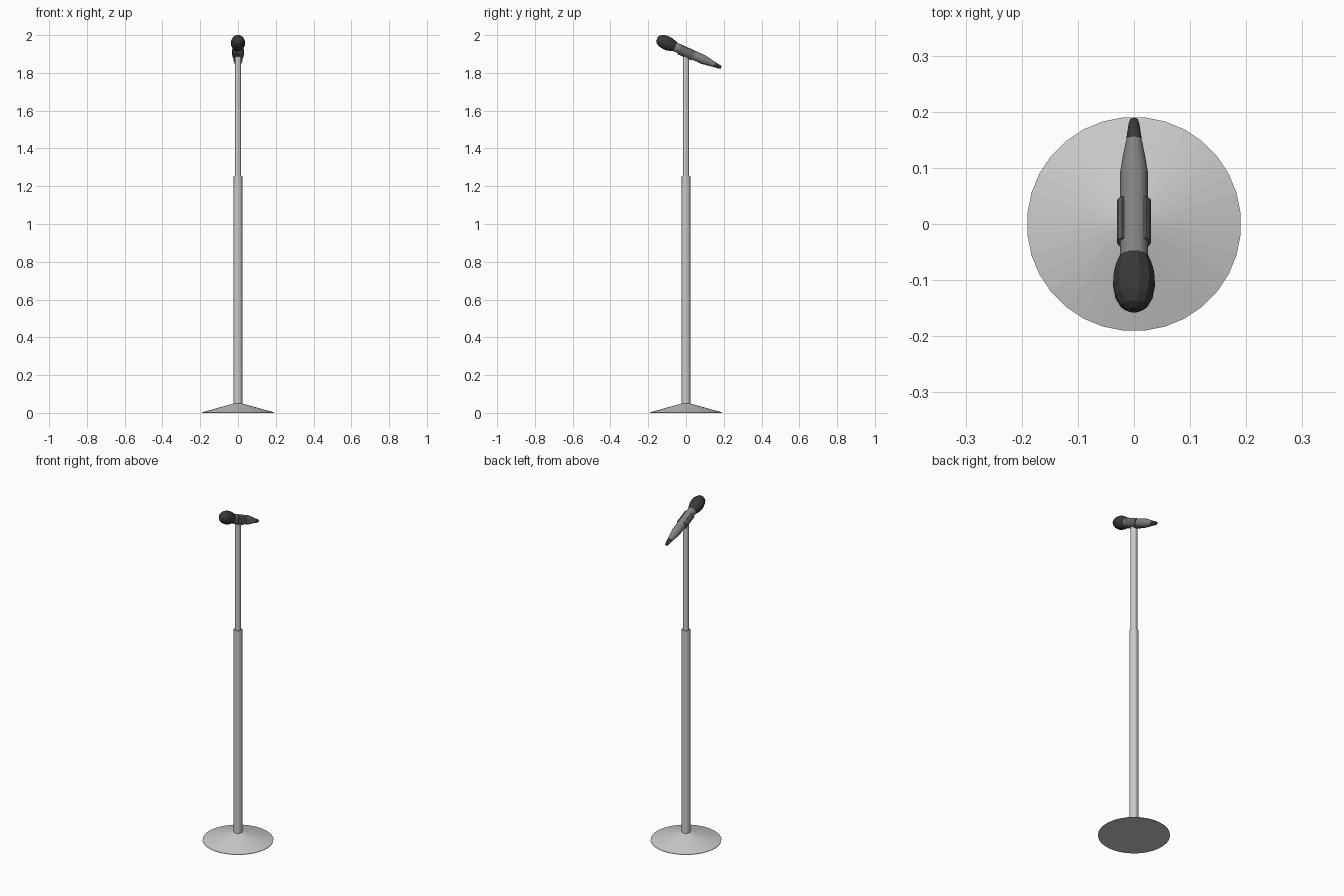
import bpy, bmesh
from math import sin, cos, pi, radians
from mathutils import Matrix

if "Cube" in bpy.data.objects:
    bpy.data.objects.remove(bpy.data.objects["Cube"])

TILT = 24.3
MIC = Matrix.Translation((0, 0, 1.912)) @ Matrix.Rotation(radians(-90 - TILT), 4, 'X')


def material(name, v):
    m = bpy.data.materials.new(name)
    m.diffuse_color = (v, v, v, 1)
    m.use_nodes = True
    m.node_tree.nodes["Principled BSDF"].inputs["Base Color"].default_value = m.diffuse_color
    return m


def finish(name, bm, matrix, mat):
    bmesh.ops.recalc_face_normals(bm, faces=bm.faces)
    bm.transform(matrix)
    mesh = bpy.data.meshes.new(name)
    bm.to_mesh(mesh)
    bm.free()
    if mat:
        mesh.materials.append(mat)
    obj = bpy.data.objects.new(name, mesh)
    bpy.context.collection.objects.link(obj)
    return obj


def lathe(name, profile, sides, matrix=Matrix(), mat=None):
    """Closed solid of revolution from (radius, height) pairs."""
    bm = bmesh.new()
    rings = []
    for r, z in profile:
        rings.append([bm.verts.new((r * cos(2 * pi * (i + .5) / sides),
                                    r * sin(2 * pi * (i + .5) / sides), z))
                      for i in range(sides)])
    for a, b in zip(rings, rings[1:]):
        for i in range(sides):
            j = (i + 1) % sides
            bm.faces.new((a[i], a[j], b[j], b[i]))
    bm.faces.new(rings[0])
    bm.faces.new(rings[-1])
    return finish(name, bm, matrix, mat)


def clip(name, r_in, r_out, z0, z1, steps, matrix, mat):
    """C-shaped sleeve, open along the top of the microphone."""
    bm = bmesh.new()
    sections = []
    for i in range(steps + 1):
        a = radians(-45 + 270 * i / steps)
        sections.append([bm.verts.new((r * cos(a), r * sin(a), z))
                         for r, z in ((r_in, z0), (r_out, z0), (r_out, z1), (r_in, z1))])
    for a, b in zip(sections, sections[1:]):
        for i in range(4):
            j = (i + 1) % 4
            bm.faces.new((a[i], a[j], b[j], b[i]))
    bm.faces.new(sections[0])
    bm.faces.new(sections[-1])
    return finish(name, bm, matrix, mat)


dark = material("dark_mesh", 0.04)
body_grey = material("body_grey", 0.22)
clip_grey = material("clip_grey", 0.14)

# Stand: shallow cone base and two telescoping tubes
lathe("base", [(.191, 0), (.191, .003), (.022, .05)], 32)
lathe("lower_pole", [(.023, .04), (.023, 1.255)], 16)
lathe("upper_pole", [(.0175, 1.24), (.0175, 1.886)], 16)

# Microphone, lathed along its tilted axis
lathe("mic_head", [(.012, -.168), (.024, -.160), (.034, -.142), (.0385, -.118),
                   (.037, -.096), (.031, -.075), (.025, -.062)], 12, MIC, dark)
lathe("mic_body", [(.025, -.07), (.025, .1), (.020, .132), (.0135, .166)], 24, MIC, body_grey)
lathe("mic_tail", [(.0138, .165), (.010, .194), (.007, .204)], 24, MIC, dark)

# Holder gripping the microphone
clip("mic_clip", .0245, .0305, -.036, .045, 12, MIC, clip_grey)
